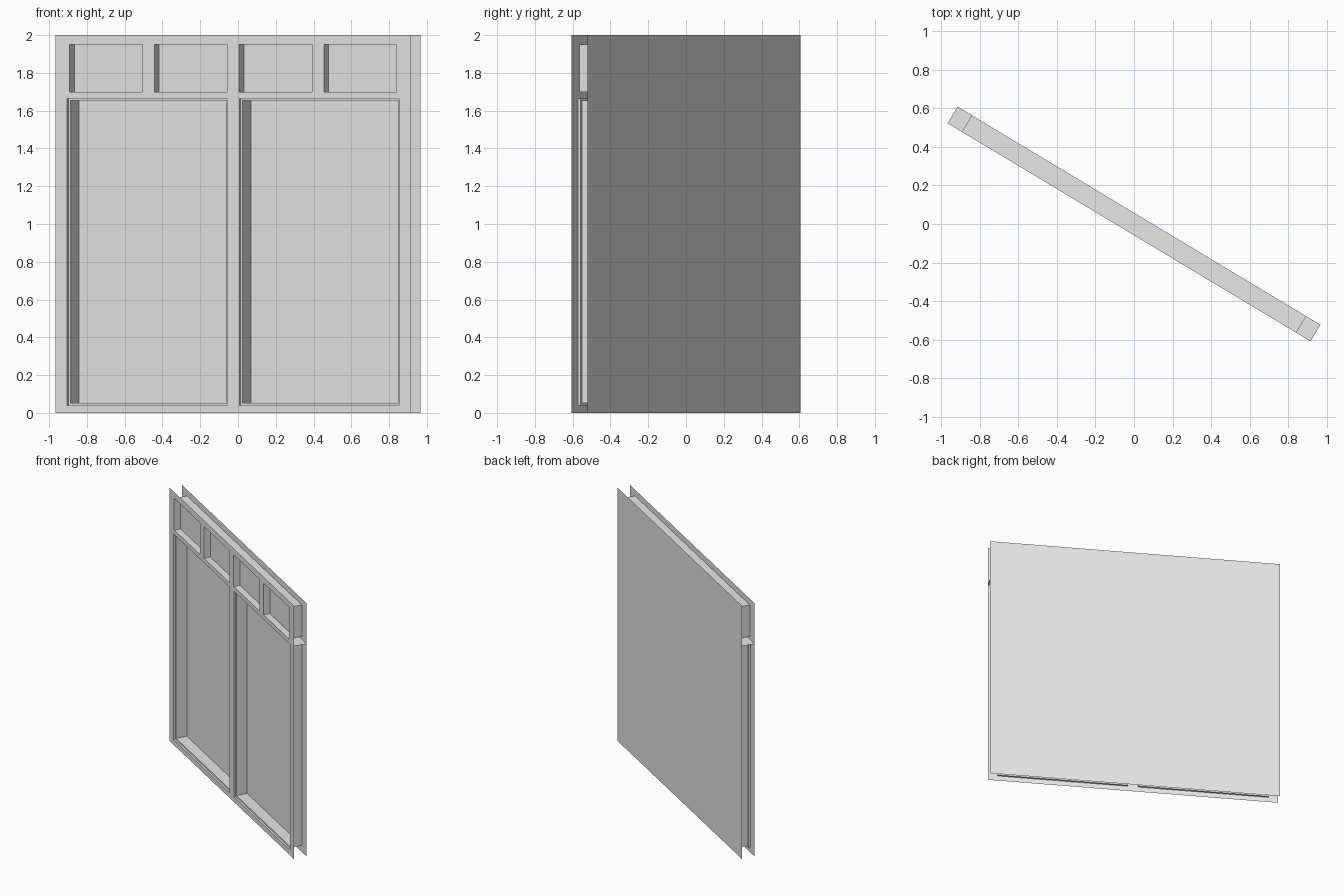
import bpy
import bmesh
from math import radians
from mathutils import Matrix

cube = bpy.data.objects.get("Cube")
if cube:
    bpy.data.objects.remove(cube, do_unlink=True)

# One plain grey for everything
grey = bpy.data.materials.new("plain_grey")
grey.use_nodes = True
grey.diffuse_color = (0.8, 0.8, 0.8, 1)
grey.node_tree.nodes["Principled BSDF"].inputs["Base Color"].default_value = (0.8, 0.8, 0.8, 1)

TURN = Matrix.Rotation(radians(-31), 4, "Z")
HALF = 1.096           # half width of the wall
FRONT, BACK = -0.05, 0.05
HEIGHT = 2.0


def make(name, quads):
    """Object from quads, in wall coordinates (along, depth, height)."""
    bm = bmesh.new()
    for quad in quads:
        bm.faces.new([bm.verts.new(p) for p in quad])
    bmesh.ops.remove_doubles(bm, verts=bm.verts, dist=0.0001)
    bm.transform(TURN)
    mesh = bpy.data.meshes.new(name)
    bm.to_mesh(mesh)
    bm.free()
    mesh.materials.append(grey)
    obj = bpy.data.objects.new(name, mesh)
    bpy.context.collection.objects.link(obj)
    return obj


def upright(a, b, low, high, depth):
    return [(a, depth, low), (b, depth, low), (b, depth, high), (a, depth, high)]


def flat(a, b, z):
    return [(a, FRONT, z), (b, FRONT, z), (b, BACK, z), (a, BACK, z)]


def sheet(a, b, low, high, depth, holes):
    """Upright sheet with rectangular holes."""
    us = sorted({a, b} | {u for h in holes for u in h[:2]})
    zs = sorted({low, high} | {z for h in holes for z in h[2:]})
    quads = []
    for u0, u1 in zip(us, us[1:]):
        for z0, z1 in zip(zs, zs[1:]):
            u, z = (u0 + u1) / 2, (z0 + z1) / 2
            if not any(h[0] < u < h[1] and h[2] < z < h[3] for h in holes):
                quads.append(upright(u0, u1, z0, z1, depth))
    return quads


def reveal(a, b, low, high, near, far):
    """Four walls of an opening, facing inward."""
    ring = [(a, low), (b, low), (b, high), (a, high)]
    return [[(p[0], near, p[1]), (q[0], near, q[1]), (q[0], far, q[1]), (p[0], far, p[1])]
            for p, q in zip(ring, ring[1:] + ring[:1])]


# Opening layout
doors = [(-1.025, -0.038, 0.04, 1.665), (0.038, 1.025, 0.04, 1.665)]
windows = [(c - 0.225, c + 0.225, 1.70, 1.95) for c in (-0.785, -0.262, 0.262, 0.785)]

# Front and back skins
make("front_sheet", sheet(-HALF, HALF, 0, HEIGHT, FRONT, doors + windows))
make("back_sheet", [upright(HALF, -HALF, 0, HEIGHT, BACK)])

# Door recesses with a shallow stepped rim
step, inset = FRONT + 0.015, 0.012
for side, (a, b, low, high) in zip(("right", "left"), doors):
    inner = (a + inset, b - inset, low + inset, high - inset)
    make(side + "_door_step", reveal(a, b, low, high, FRONT, step))
    make(side + "_door_rim", sheet(a, b, low, high, step, [inner]))
    make(side + "_door_reveal", reveal(*inner, step, BACK))

# Upper windows with panes set halfway in
for i, w in enumerate(windows, 1):
    make(f"window_reveal_{i}", reveal(*w, FRONT, BACK))
    make(f"window_pane_{i}", [upright(*w, 0)])

# Hidden plates between the skins
make("window_box_top", [flat(-1.01, 1.01, 1.951)])
make("dividing_shelf", [flat(-HALF, HALF, 1.68)])
